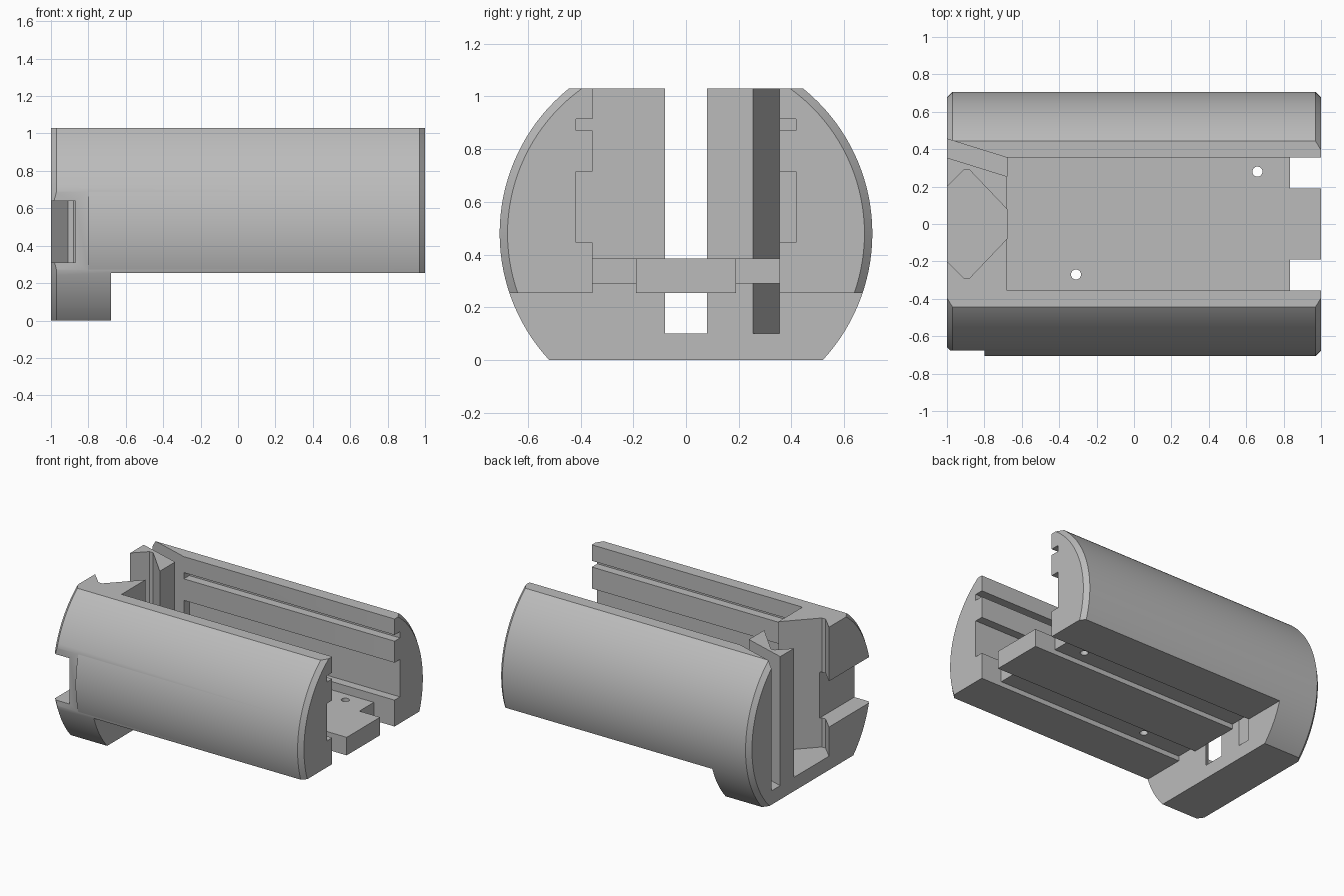
import bpy, bmesh, math

if "Cube" in bpy.data.objects:
    bpy.data.objects.remove(bpy.data.objects["Cube"], do_unlink=True)

# One plain grey for the whole part
grey = bpy.data.materials.new("light_grey")
grey.use_nodes = True
COLOUR = (0.5, 0.5, 0.5, 1)
grey.diffuse_color = COLOUR
grey.node_tree.nodes["Principled BSDF"].inputs["Base Color"].default_value = COLOUR

END, STEP, TOP = 1.0, -0.68, 1.03
OUT = 1.1                 # cutters overshoot the body to here
AXIS_Z, RADIUS, CHAMFER = 0.48, 0.707, 0.03
SEGMENTS = 128


def make_object(name, bm):
    bmesh.ops.recalc_face_normals(bm, faces=bm.faces)
    mesh = bpy.data.meshes.new(name)
    bm.to_mesh(mesh)
    bm.free()
    mesh.materials.append(grey)
    obj = bpy.data.objects.new(name, mesh)
    bpy.context.collection.objects.link(obj)
    return obj


def loft(name, rings):
    """Closed solid through a list of equal-length vertex rings."""
    bm = bmesh.new()
    loops = [[bm.verts.new(p) for p in ring] for ring in rings]
    for a, b in zip(loops, loops[1:]):
        for i in range(len(a)):
            j = (i + 1) % len(a)
            bm.faces.new((a[i], a[j], b[j], b[i]))
    bm.faces.new(loops[0])
    bm.faces.new(loops[-1])
    return make_object(name, bm)


def along_x(name, profile, x0, x1):
    return loft(name, [[(x, y, z) for y, z in profile] for x in (x0, x1)])


def along_z(name, plan, z0, z1):
    return loft(name, [[(x, y, z) for x, y in plan] for z in (z0, z1)])


def box(name, x0, x1, y0, y1, z0, z1):
    return along_z(name, [(x0, y0), (x1, y0), (x1, y1), (x0, y1)], z0, z1)


def mirrored(half):
    """Mirror a half profile across its first coordinate."""
    return half + [(-u, v) for u, v in reversed(half)]


def circle(r, n, cu, cv):
    return [(cu + r * math.cos(math.tau * i / n), cv + r * math.sin(math.tau * i / n))
            for i in range(n)]


# Chamfered round body lying along x
stations = [(-END, RADIUS - CHAMFER), (-END + CHAMFER, RADIUS),
            (END - CHAMFER, RADIUS), (END, RADIUS - CHAMFER)]
body = loft("housing_body", [[(x, y, z) for y, z in circle(r, SEGMENTS, 0, AXIS_Z)]
                             for x, r in stations])

cutters = [
    # Flat top and flat foot
    box("top_cut", -OUT, OUT, -1, 1, TOP, 1.5),
    box("foot_cut", -OUT, OUT, -1, 1, -0.5, 0),
]

# Flared channel and slanted slot through the end block
flare = [(STEP, 0.08), (-0.88, 0.29), (-0.91, 0.29), (-1.0, 0.2), (-OUT, 0.1)]
cutters.append(along_z("flared_channel_cut",
                       flare + [(x, -y) for x, y in reversed(flare)], 0.1, OUT))
cutters.append(along_z("slanted_slot_cut",
                       [(STEP, 0.255), (STEP, 0.355), (-OUT, 0.486), (-OUT, 0.386)], 0.1, OUT))

# Side window and its shallow flat pocket
cutters.append(box("pocket_cut", -OUT, -0.8, -0.9, -0.675, 0.2, 0.75))
cutters.append(box("window_cut", -OUT, -0.87, -0.85, -0.15, 0.31, 0.64))

# Main bay with two rail grooves per wall
W, G = 0.355, 0.417
bay = [(W, 0.385), (W, 0.445), (G, 0.445), (G, 0.715), (W, 0.715),
       (W, 0.87), (G, 0.87), (G, 0.915), (W, 0.915), (W, OUT)]
cutters.append(along_x("bay_cut", mirrored(bay), STEP, OUT))

# Underside, leaving a deeper centre rib below the floor
under = [(0.19, 0.255), (0.19, 0.29), (W, 0.29), (W, 0.255), (0.9, 0.255), (0.9, -0.3)]
cutters.append(along_x("underside_cut", mirrored(under), STEP, OUT))

# Notches beside the floor tongue
for s in (-1, 1):
    y0, y1 = sorted((0.19 * s, W * s))
    cutters.append(box("tongue_notch_cut", 0.835, OUT, y0, y1, 0.2, 0.42))

# Screw holes in the floor
for x, y in ((0.66, 0.28), (-0.31, -0.27)):
    cutters.append(along_z("screw_hole_cut", circle(0.027, 24, x, y), 0.2, 0.42))

bpy.context.view_layer.objects.active = body
body.select_set(True)
for cutter in cutters:
    cutter.hide_render = True
    mod = body.modifiers.new("cut", "BOOLEAN")
    mod.operation = "DIFFERENCE"
    mod.solver = "EXACT"
    mod.object = cutter
    bpy.ops.object.modifier_apply(modifier=mod.name)
    bpy.data.objects.remove(cutter, do_unlink=True)

# Tidy the cuts, then smooth the round shell only
bm = bmesh.new()
bm.from_mesh(body.data)
bmesh.ops.remove_doubles(bm, verts=bm.verts, dist=0.0001)
bm.to_mesh(body.data)
bm.free()
bpy.ops.object.shade_smooth_by_angle(angle=math.radians(20))
